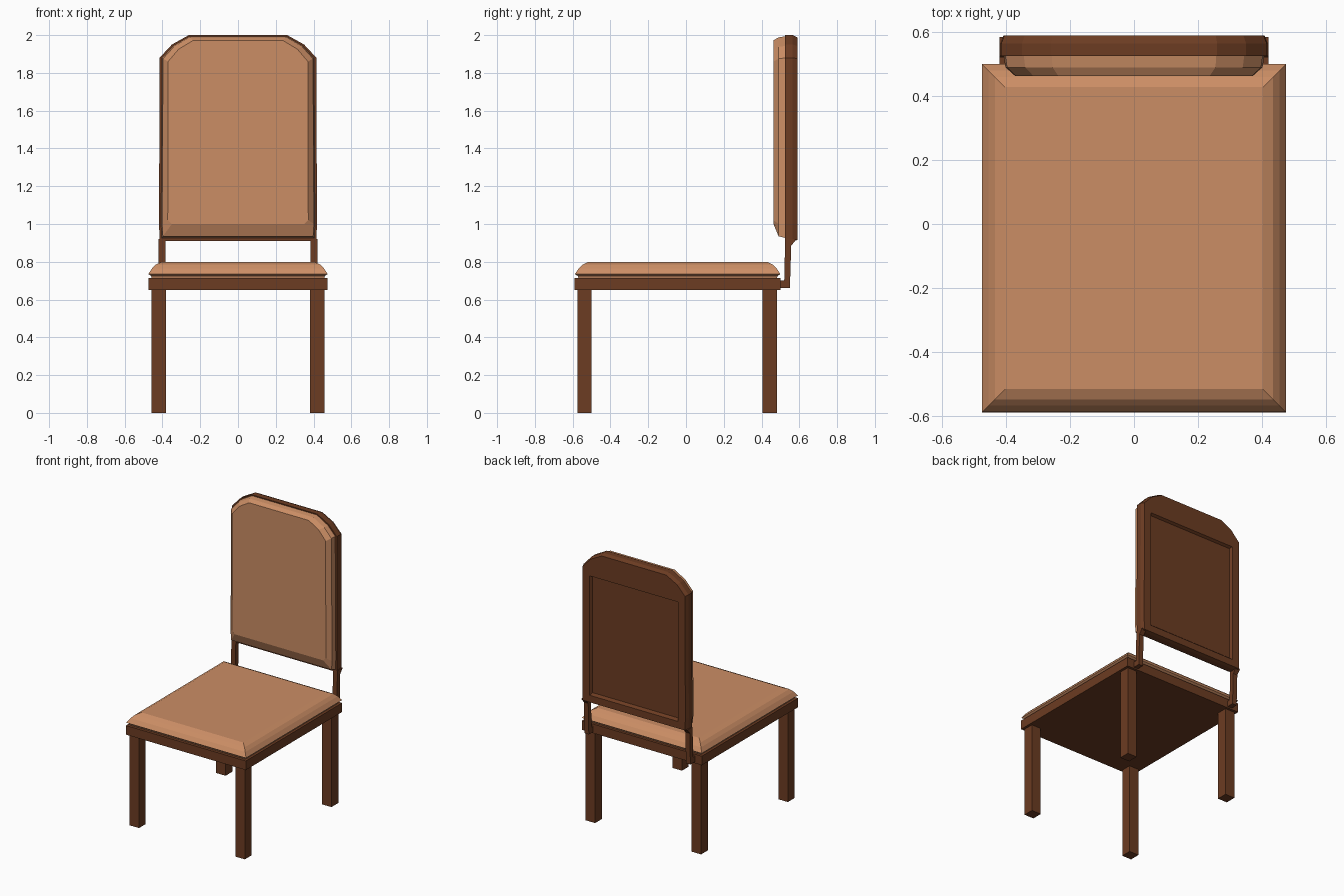
import bpy, bmesh

if "Cube" in bpy.data.objects:
    bpy.data.objects.remove(bpy.data.objects["Cube"])


def material(name, color):
    m = bpy.data.materials.new(name)
    m.diffuse_color = color
    m.use_nodes = True
    m.node_tree.nodes["Principled BSDF"].inputs["Base Color"].default_value = m.diffuse_color
    return m


wood = material("dark_wood", (0.15, 0.045, 0.016, 1))
fabric = material("tan_fabric", (0.60, 0.27, 0.13, 1))


def loft(name, rings, mat):
    """Skin a stack of equal-length point rings and cap both ends."""
    bm = bmesh.new()
    vs = [[bm.verts.new(p) for p in r] for r in rings]
    n = len(vs[0])
    for a, b in zip(vs, vs[1:]):
        for i in range(n):
            j = (i + 1) % n
            bm.faces.new((a[i], a[j], b[j], b[i]))
    bm.faces.new(vs[0][::-1])
    bm.faces.new(vs[-1])
    bmesh.ops.recalc_face_normals(bm, faces=bm.faces)
    me = bpy.data.meshes.new(name)
    bm.to_mesh(me)
    bm.free()
    ob = bpy.data.objects.new(name, me)
    bpy.context.collection.objects.link(ob)
    me.materials.append(mat)
    return ob


def rect(x0, x1, y0, y1, z):
    return [(x0, y0, z), (x1, y0, z), (x1, y1, z), (x0, y1, z)]


def box(name, x0, x1, y0, y1, z0, z1, mat):
    return loft(name, [rect(x0, x1, y0, y1, z0), rect(x0, x1, y0, y1, z1)], mat)


def arch(y, half):
    """Symmetric upright ring at depth y from right-half (x, z) points."""
    return [(x, y, z) for x, z in half] + [(-x, y, z) for x, z in reversed(half)]


# Legs and back posts
for side, s in (("left", -1), ("right", 1)):
    x0, x1 = sorted((s * 0.382, s * 0.457))
    box(f"front_leg_{side}", x0, x1, -0.575, -0.50, 0, 0.66, wood)
    box(f"back_leg_{side}", x0, x1, 0.405, 0.482, 0, 0.66, wood)
    profile = [(0.495, 0.66), (0.55, 0.66), (0.557, 0.885), (0.585, 0.92),
               (0.525, 0.92), (0.52, 0.70), (0.495, 0.70)]
    loft(f"back_post_{side}",
         [[(s * x, y, z) for y, z in profile] for x in (0.385, 0.42)], wood)

# Seat frame
box("seat_frame", -0.475, 0.475, -0.59, 0.5, 0.65, 0.715, wood)

# Seat cushion
loft("seat_cushion", [rect(-0.475 + d, 0.475 - d, -0.588 + d, 0.5 - d, z)
                      for d, z in ((0.02, 0.71), (0.015, 0.725), (0, 0.735),
                                   (0.02, 0.765), (0.04, 0.785), (0.072, 0.80))], fabric)

# Backrest frame with recessed rear panel
outer = [(0.415, 0.91), (0.418, 1.0), (0.415, 1.88), (0.35, 1.95), (0.26, 2.0)]
rim = [(0.405, 0.915), (0.408, 1.0), (0.405, 1.875), (0.342, 1.942), (0.255, 1.988)]
panel = [(0.35, 0.965), (0.35, 1.0), (0.35, 1.82), (0.3, 1.82), (0.25, 1.82)]
floor = [(0.34, 0.98), (0.34, 1.0), (0.34, 1.81), (0.3, 1.81), (0.25, 1.81)]
loft("backrest_frame", [arch(0.525, outer), arch(0.565, outer), arch(0.59, rim),
                        arch(0.59, panel), arch(0.572, floor)], wood)

# Backrest cushion
base = [(0.405, 0.925), (0.408, 1.0), (0.403, 1.88), (0.345, 1.943), (0.257, 1.994)]
mid = [(0.398, 0.935), (0.402, 1.0), (0.397, 1.875), (0.34, 1.938), (0.255, 1.988)]
front = [(0.35, 1.0), (0.372, 1.02), (0.37, 1.86), (0.315, 1.925), (0.237, 1.972)]
loft("backrest_cushion", [arch(0.53, base), arch(0.49, mid), arch(0.463, front)], fabric)
